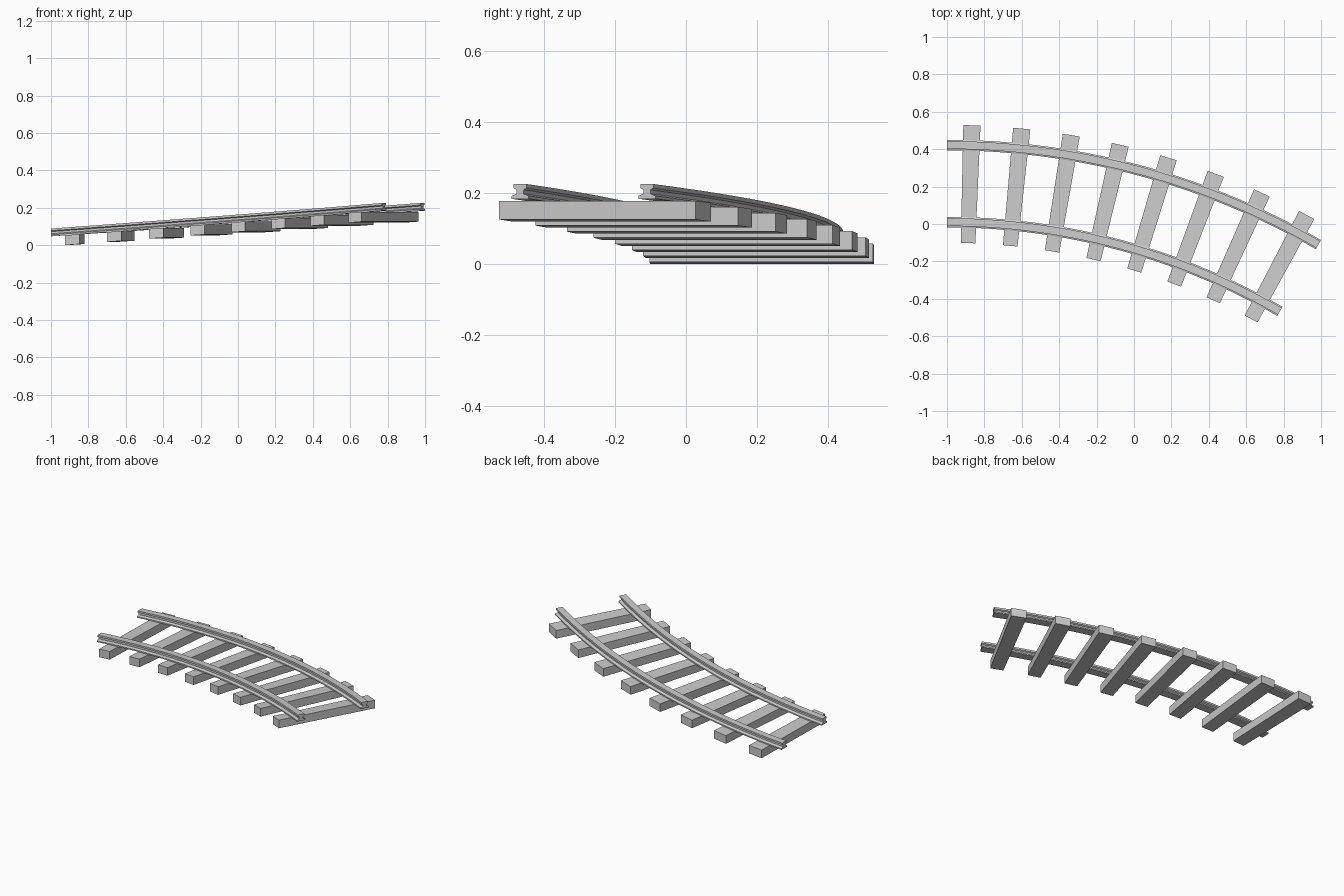
import bpy, bmesh, math

if "Cube" in bpy.data.objects:
    bpy.data.objects.remove(bpy.data.objects["Cube"])

CX, CY = -1.0, -3.55          # centre of the curve
SWEEP = math.radians(30)
RISE = 0.137                  # climb over the full sweep
R_IN, R_OUT = 3.56, 3.972     # rail centre radii
TIES = 8


def material(name, rgb):
    m = bpy.data.materials.new(name)
    m.diffuse_color = (*rgb, 1)
    m.use_nodes = True
    m.node_tree.nodes["Principled BSDF"].inputs["Base Color"].default_value = m.diffuse_color
    return m


grey = material("plain grey", (0.6, 0.6, 0.6))


def on_track(r, a, z):
    """Radius, angle and height mapped to the climbing curve."""
    return (CX + r * math.sin(a), CY + r * math.cos(a), z + RISE * a / SWEEP)


def finish(name, bm):
    bmesh.ops.recalc_face_normals(bm, faces=bm.faces)
    me = bpy.data.meshes.new(name)
    bm.to_mesh(me)
    bm.free()
    ob = bpy.data.objects.new(name, me)
    bpy.context.collection.objects.link(ob)
    me.materials.append(grey)
    return ob


def sweep(name, profile, a0, a1, steps):
    """Sweep a closed (radius, height) profile along the track."""
    bm = bmesh.new()
    rings = []
    for i in range(steps + 1):
        a = a0 + (a1 - a0) * i / steps
        rings.append([bm.verts.new(on_track(r, a, z)) for r, z in profile])
    n = len(profile)
    for p, q in zip(rings, rings[1:]):
        for k in range(n):
            bm.faces.new((p[k], p[(k + 1) % n], q[(k + 1) % n], q[k]))
    bm.faces.new(rings[0])
    bm.faces.new(rings[-1])
    return finish(name, bm)


# rails: foot, web and head, half section mirrored
half = [(0.028, 0.047), (0.028, 0.055), (0.011, 0.061),
        (0.011, 0.072), (0.021, 0.077), (0.021, 0.0885)]
section = half + [(-x, z) for x, z in reversed(half)]
for name, r in (("inner_rail", R_IN), ("outer_rail", R_OUT)):
    rail = sweep(name, [(r + x, z) for x, z in section], 0, SWEEP, 40)
    bpy.ops.object.select_all(action='DESELECT')
    rail.select_set(True)
    bpy.context.view_layer.objects.active = rail
    bpy.ops.object.shade_smooth_by_angle(angle=math.radians(15))

# sleepers: sloped blocks evenly spaced along the curve
HALF_W = 0.0425 / 3.765
box = [(3.45, -0.0056), (4.08, -0.0056), (4.08, 0.047), (3.45, 0.047)]
for i in range(TIES):
    a = SWEEP * (i + 0.5) / TIES
    sweep(f"sleeper_{i + 1}", box, a - HALF_W, a + HALF_W, 1)
